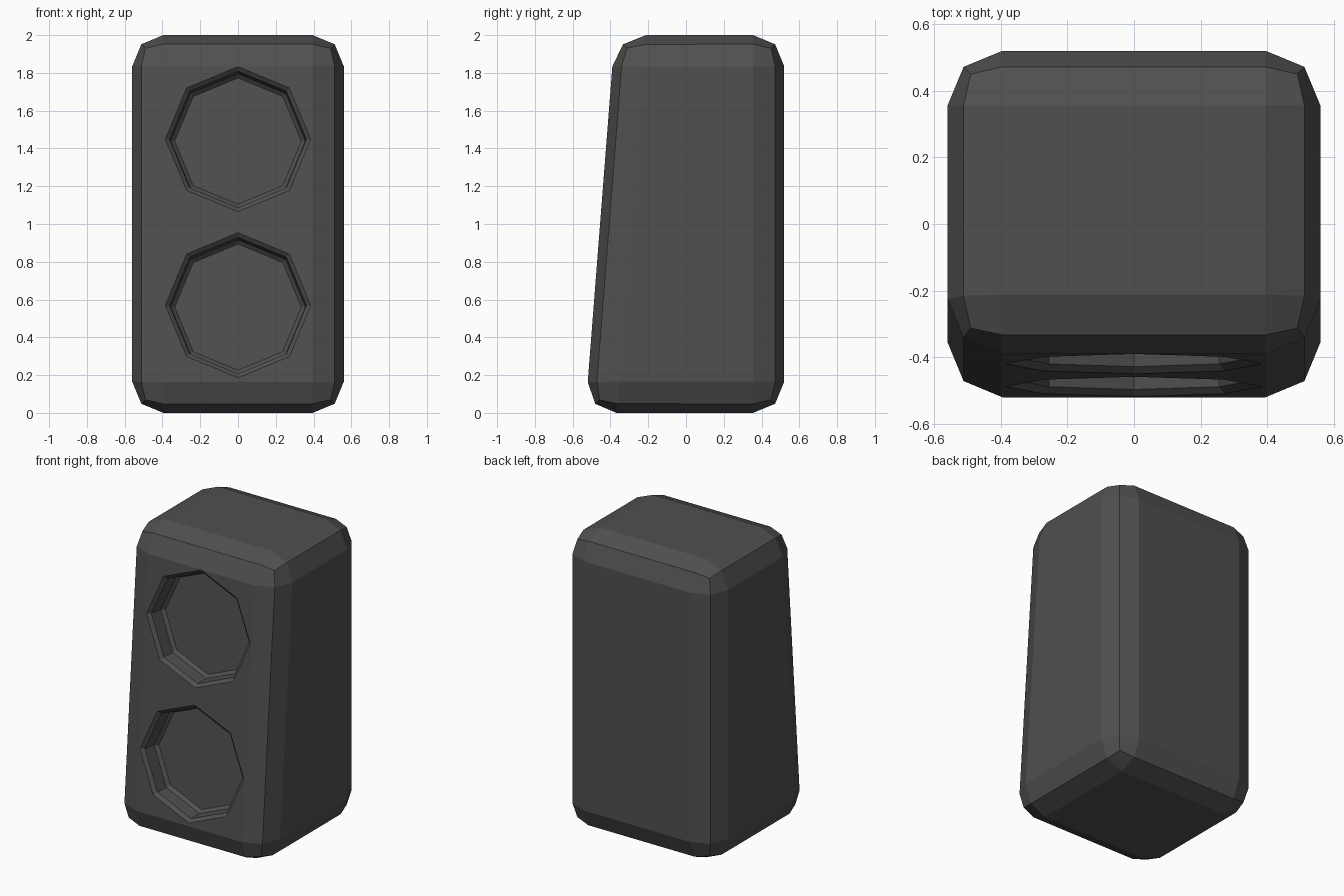
import bpy, bmesh, math
from mathutils import Vector

default = bpy.data.objects.get("Cube")
if default:
    bpy.data.objects.remove(default, do_unlink=True)

HALF_W, BACK, HEIGHT = 0.56, 0.52, 2.0
FRONT_LOW, FRONT_HIGH = -0.533, -0.377      # leaning front panel
SLOPE = (FRONT_HIGH - FRONT_LOW) / HEIGHT
TILT = math.atan(SLOPE)

grey = bpy.data.materials.new("dark_grey")
grey.use_nodes = True
colour = (0.08, 0.08, 0.08, 1)
grey.diffuse_color = colour
grey.node_tree.nodes["Principled BSDF"].inputs["Base Color"].default_value = colour


def make_object(name, bm):
    bmesh.ops.recalc_face_normals(bm, faces=bm.faces)
    mesh = bpy.data.meshes.new(name)
    bm.to_mesh(mesh)
    bm.free()
    mesh.materials.append(grey)
    obj = bpy.data.objects.new(name, mesh)
    bpy.context.collection.objects.link(obj)
    return obj


def apply(obj, mod):
    bpy.context.view_layer.objects.active = obj
    bpy.ops.object.modifier_apply(modifier=mod.name)


# Cabinet: box with a leaning front and rounded-off edges
bm = bmesh.new()
bmesh.ops.create_cube(bm, size=2)
for v in bm.verts:
    top, front = v.co.z > 0, v.co.y < 0
    v.co.x *= HALF_W
    v.co.z = HEIGHT if top else 0
    v.co.y = (FRONT_HIGH if top else FRONT_LOW) if front else BACK
cabinet = make_object("speaker_cabinet", bm)
bevel = cabinet.modifiers.new("edge_bevel", "BEVEL")
bevel.width = 0.165
bevel.segments = 2
bevel.limit_method = "NONE"
apply(cabinet, bevel)

# Octagonal driver recesses: chamfered rim, wall, chamfered floor edge
RECESS = [(0.385, -0.06), (0.385, 0), (0.362, 0.02), (0.356, 0.11), (0.335, 0.13)]
UP = Vector((0, math.sin(TILT), math.cos(TILT)))
INWARD = Vector((0, math.cos(TILT), -math.sin(TILT)))
SIDES = 8


def recess_cutter(name, z):
    centre = Vector((0, FRONT_LOW + SLOPE * z, z))
    bm = bmesh.new()
    rings = []
    for radius, depth in RECESS:
        ring = []
        for i in range(SIDES):
            a = math.tau * i / SIDES
            across = Vector((radius * math.sin(a), 0, 0))
            ring.append(bm.verts.new(centre + across + UP * radius * math.cos(a) + INWARD * depth))
        rings.append(ring)
    for r, s in zip(rings, rings[1:]):
        for i in range(SIDES):
            j = (i + 1) % SIDES
            bm.faces.new((r[i], r[j], s[j], s[i]))
    bm.faces.new(rings[0])
    bm.faces.new(rings[-1])
    cutter = make_object(name, bm)
    cutter.hide_render = True
    return cutter


for name, z in (("upper_recess", 1.449), ("lower_recess", 0.57)):
    cutter = recess_cutter(name, z)
    cut = cabinet.modifiers.new(name, "BOOLEAN")
    cut.operation = "DIFFERENCE"
    cut.solver = "EXACT"
    cut.object = cutter
    apply(cabinet, cut)
    bpy.data.objects.remove(cutter, do_unlink=True)
